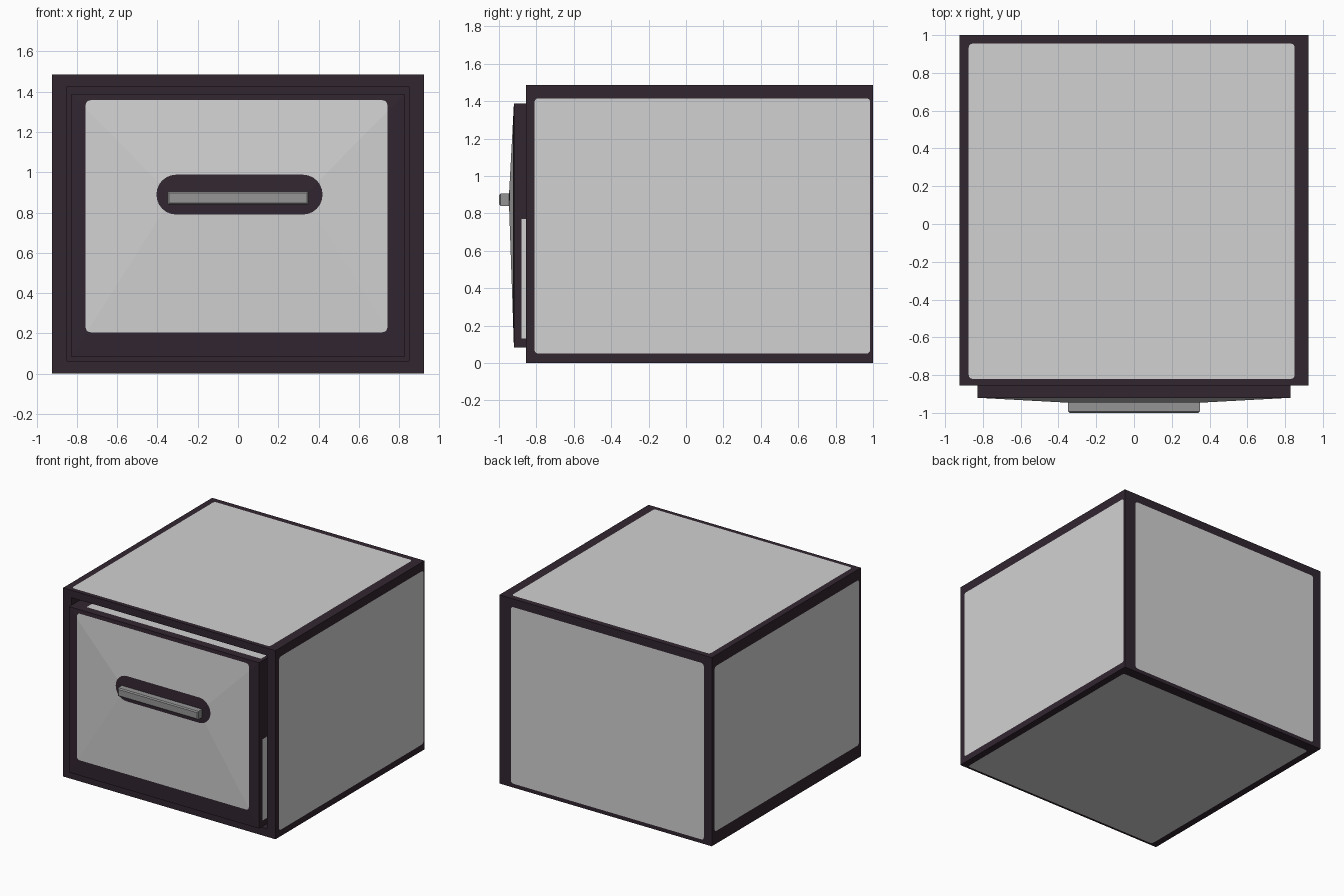
import bpy, bmesh, math
from mathutils import Vector

if "Cube" in bpy.data.objects:
    bpy.data.objects.remove(bpy.data.objects["Cube"])


def material(name, rgb):
    m = bpy.data.materials.new(name)
    m.diffuse_color = (*rgb, 1.0)
    m.use_nodes = True
    m.node_tree.nodes["Principled BSDF"].inputs["Base Color"].default_value = m.diffuse_color
    return m


DARK = material("dark_edge", (0.032, 0.019, 0.030))
LIGHT = material("light_panel", (0.64, 0.64, 0.64))
GREY = material("handle_grey", (0.30, 0.30, 0.30))


def box(lo, hi):
    bm = bmesh.new()
    bmesh.ops.create_cube(bm, size=1.0)
    for v in bm.verts:
        v.co = Vector([lo[i] if v.co[i] < 0 else hi[i] for i in range(3)])
    bm.normal_update()
    return bm


def front_face(bm):
    return min(bm.faces, key=lambda f: f.calc_center_median().y)


def inset_to(bm, face, x0, x1, z0, z1, y):
    """Inset a front face and move the inner loop to a given rectangle."""
    bmesh.ops.inset_individual(bm, faces=[face], thickness=0.005)
    c = face.calc_center_median()
    for v in face.verts:
        v.co = (x0 if v.co.x < c.x else x1, y, z0 if v.co.z < c.z else z1)
    bm.normal_update()


def rounded_rect(u0, u1, v0, v1, r, seg=3):
    pts = []
    corners = [(u1 - r, v1 - r), (u0 + r, v1 - r), (u0 + r, v0 + r), (u1 - r, v0 + r)]
    for k, (cu, cv) in enumerate(corners):
        for s in range(seg + 1):
            a = math.pi / 2 * (k + s / seg)
            pts.append((cu + r * math.cos(a), cv + r * math.sin(a)))
    return pts


def paint(bm, normal, axes, outline, index):
    """Cut a convex outline into the faces pointing along normal and colour the inside."""
    n = Vector(normal)
    i, j = axes
    planes = []

    def inside():
        return [f for f in bm.faces if f.normal.dot(n) > 0.95 and
                all((f.calc_center_median() - co).dot(no) < 1e-5 for co, no in planes)]

    for (u0, v0), (u1, v1) in zip(outline, outline[1:] + outline[:1]):
        if math.hypot(u1 - u0, v1 - v0) < 1e-4:
            continue
        co, no = Vector((0, 0, 0)), Vector((0, 0, 0))
        co[i], co[j] = u0, v0
        no[i], no[j] = v1 - v0, u0 - u1
        no.normalize()
        faces = inside()
        geom = set(faces)
        for f in faces:
            geom.update(f.edges)
            geom.update(f.verts)
        bmesh.ops.bisect_plane(bm, geom=list(geom), dist=1e-5, plane_co=co, plane_no=no)
        bm.normal_update()
        planes.append((co, no))
    for f in inside():
        f.material_index = index


def finish(bm, name, mats):
    me = bpy.data.meshes.new(name)
    bm.to_mesh(me)
    bm.free()
    for m in mats:
        me.materials.append(m)
    ob = bpy.data.objects.new(name, me)
    bpy.context.collection.objects.link(ob)
    return ob


# Cabinet body with a recessed opening at the front
RECESS = -0.75
bm = box((-0.925, -0.855, 0), (0.925, 1.0, 1.485))
opening = front_face(bm)
inset_to(bm, opening, -0.85, 0.85, 0.063, 1.427, -0.855)
inset_to(bm, opening, -0.85, 0.85, 0.063, 1.427, RECESS)
# Light panels on the sides, back, top and underside
for normal, axes, rect in [
    ((1, 0, 0), (1, 2), (-0.81, 0.985, 0.05, 1.415)),
    ((-1, 0, 0), (1, 2), (-0.83, 0.965, 0.10, 1.40)),
    ((0, 1, 0), (0, 2), (-0.855, 0.825, 0.03, 1.42)),
]:
    # the recess walls share these normals, so hide them from the cut by tilting the test to outer faces
    paint(bm, normal, axes, rounded_rect(*rect, 0.02), 1)
paint(bm, (0, 0, 1), (0, 1), rounded_rect(-0.875, 0.85, -0.82, 0.955, 0.02), 1)
paint(bm, (0, 0, -1), (0, 1), rounded_rect(-0.87, 0.87, -0.835, 0.92, 0.02), 1)
# Recess walls stay dark
for f in bm.faces:
    c = f.calc_center_median()
    if abs(c.x) < 0.86 and c.y < RECESS + 0.01 and 0.06 < c.z < 1.43:
        f.material_index = 0
finish(bm, "cabinet_body", [DARK, LIGHT])

# Drawer front, shallow pyramid rising to the handle base
bm = box((-0.828, -0.92, 0.083), (0.828, RECESS, 1.388))
inset_to(bm, front_face(bm), -0.35, 0.35, 0.84, 0.905, -0.946)
paint(bm, (0, -1, 0), (0, 2), rounded_rect(-0.757, 0.742, 0.205, 1.358, 0.025), 1)
paint(bm, (0, -1, 0), (0, 2), rounded_rect(-0.405, 0.42, 0.79, 0.988, 0.098, 6), 0)
# Light strips on the drawer edges behind the front
for side in (1, -1):
    paint(bm, (side, 0, 0), (1, 2), rounded_rect(-0.88, -0.77, 0.13, 0.77, 0.005), 1)
paint(bm, (0, 0, 1), (0, 1), rounded_rect(-0.72, 0.80, -0.855, -0.77, 0.005), 1)
finish(bm, "drawer_front", [DARK, LIGHT])

# Bar handle
bm = box((-0.35, -1.0, 0.84), (0.35, -0.94, 0.905))
bmesh.ops.bevel(bm, geom=list(front_face(bm).edges), offset=0.008, segments=1, affect='EDGES')
finish(bm, "drawer_handle", [GREY])
